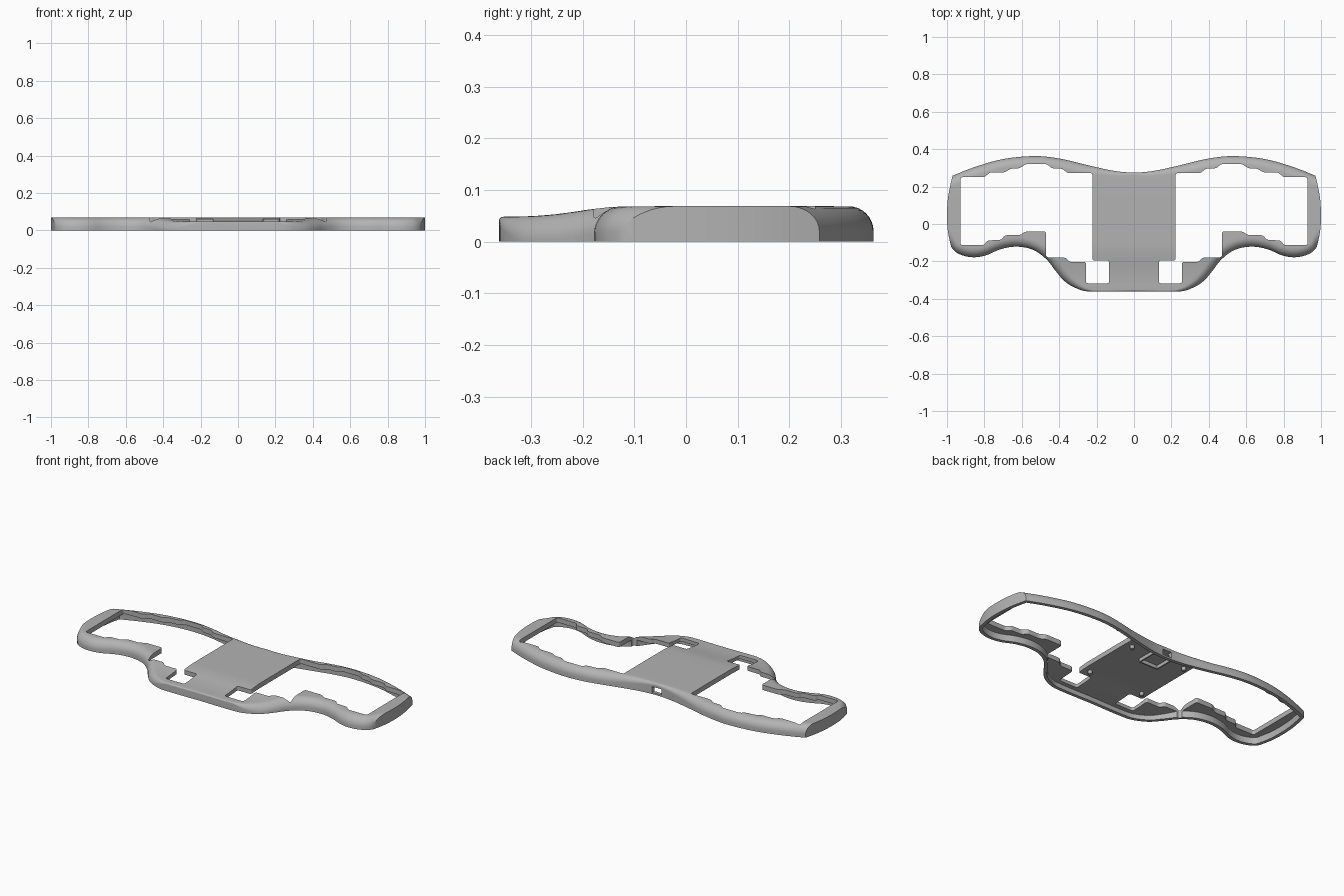
import bpy, bmesh, math

cube = bpy.data.objects.get("Cube")
if cube:
    bpy.data.objects.remove(cube)

grey = bpy.data.materials.new("mid grey")
grey.use_nodes = True
COLOUR = (0.45, 0.45, 0.45, 1)
grey.diffuse_color = COLOUR
grey.node_tree.nodes["Principled BSDF"].inputs["Base Color"].default_value = COLOUR

# Edge curves of the right half, as (x, y)
BACK = [(0, .275), (.1, .283), (.22, .308), (.4, .35), (.53, .363),
        (.7, .347), (.85, .305), (.97, .258), (1.03, .23)]
FRONT = [(0, -.36), (.25, -.36), (.31, -.343), (.37, -.307), (.42, -.25), (.46, -.197),
         (.52, -.148), (.58, -.126), (.65, -.122), (.72, -.137), (.79, -.167),
         (.85, -.178), (.91, -.17), (.96, -.145), (.985, -.11), (1.03, -.06)]
END = [(-.3, .94), (-.13, .976), (-.04, .995), (.05, 1), (.15, .993), (.258, .97), (.4, .93)]
HEIGHT = [(-.5, .048), (-.36, .048), (-.3, .049), (-.24, .054), (-.18, .063),
          (-.12, .068), (.5, .068)]


def curve(points, t):
    """Smooth curve through points, evaluated at t."""
    i = 0
    while i < len(points) - 2 and t > points[i + 1][0]:
        i += 1

    def slope(k):
        a, b = points[max(k - 1, 0)], points[min(k + 1, len(points) - 1)]
        return 0 if k == 0 else (b[1] - a[1]) / (b[0] - a[0])
    (x0, y0), (x1, y1) = points[i], points[i + 1]
    d = x1 - x0
    s = (t - x0) / d
    h = s * s * (3 - 2 * s)
    return (y0 * (1 - h) + y1 * h + d * slope(i) * s * (1 - s) ** 2
            - d * slope(i + 1) * s * s * (1 - s))


def new_object(name, bm):
    bmesh.ops.recalc_face_normals(bm, faces=bm.faces)
    mesh = bpy.data.meshes.new(name)
    bm.to_mesh(mesh)
    bm.free()
    mesh.materials.append(grey)
    obj = bpy.data.objects.new(name, mesh)
    bpy.context.collection.objects.link(obj)
    return obj


def prism(name, points, low, high, radius=0):
    """Extruded outline with rounded upright corners."""
    bm = bmesh.new()
    base = bm.faces.new([bm.verts.new((x, y, low)) for x, y in points])
    top = bmesh.ops.extrude_face_region(bm, geom=[base])["geom"]
    bmesh.ops.translate(bm, vec=(0, 0, high - low),
                        verts=[v for v in top if isinstance(v, bmesh.types.BMVert)])
    if radius:
        upright = [e for e in bm.edges if abs(e.verts[0].co.z - e.verts[1].co.z) > .01]
        bmesh.ops.bevel(bm, geom=upright, offset=radius, segments=4, profile=.5, affect='EDGES')
    return new_object(name, bm)


def box(name, x, y, z, sx, sy, sz):
    bm = bmesh.new()
    bmesh.ops.create_cube(bm, size=1)
    bmesh.ops.scale(bm, vec=(sx, sy, sz), verts=bm.verts)
    bmesh.ops.translate(bm, vec=(x, y, z), verts=bm.verts)
    return new_object(name, bm)


def boolean(target, tool, operation):
    mod = target.modifiers.new(operation, 'BOOLEAN')
    mod.operation, mod.object, mod.solver = operation, tool, 'EXACT'
    bpy.context.view_layer.objects.active = target
    bpy.ops.object.modifier_apply(modifier=mod.name)
    bpy.data.objects.remove(tool)


def spread(t, edge, stretch):
    """Rounding depth in y, stretched where the edge runs diagonally."""
    step = .005
    s = (curve(edge, t + step) - curve(edge, max(t - step, 0))) / (2 * step)
    return stretch * min(math.sqrt(1 + s * s), 1.7)


def body(name, wall, low, scale):
    """Lofted yz sections, trimmed by the curved ends."""
    bm = bmesh.new()
    rings = []
    count = 120
    for i in range(count + 1):
        x = -1.02 + 2.04 * i / count
        t = abs(x)
        f = curve(FRONT, t) + wall * spread(t, FRONT, 1)
        b = curve(BACK, t) - wall * spread(t, BACK, 1)
        ease = min(max((t - .22) / .14, 0), 1)
        rf = .008 + .04 * ease
        rb = .012 + .036 * min(t / .3, 1)
        if wall:
            rf = rb = .004
        df, db = spread(t, FRONT, rf), spread(t, BACK, rb)
        arc = [k * math.pi / 16 for k in range(9)]
        ys = [(f + df * (1 - math.cos(a)), rf * (1 - math.sin(a))) for a in arc]
        start, stop = f + df, b - db
        ys += [(start + (stop - start) * k / 24, 0) for k in range(1, 24)]
        ys += [(b - db * (1 - math.cos(a)), rb * (1 - math.sin(a))) for a in reversed(arc)]
        section = [(f, low)] + [(y, (curve(HEIGHT, y) - drop) * scale) for y, drop in ys] + [(b, low)]
        rings.append([bm.verts.new((x, y, z)) for y, z in section])
    for a, b in zip(rings, rings[1:]):
        for k in range(len(a)):
            n = (k + 1) % len(a)
            bm.faces.new((a[k], a[n], b[n], b[k]))
    bm.faces.new(rings[0])
    bm.faces.new(rings[-1])
    obj = new_object(name, bm)
    ys = [-.4 + .8 * k / 40 for k in range(41)]
    side = [(curve(END, y) - wall, y) for y in ys]
    ends = prism("ends", side + [(-x, y) for x, y in reversed(side)], -.1, .2)
    boolean(obj, ends, 'INTERSECT')
    return obj


# Hollow shell
shell = body("case_shell", 0, 0, 1)
boolean(shell, body("hollow", .02, -.02, .58), 'DIFFERENCE')

# Stepped window on each side
WINDOW = [(.222, .272), (.355, .272), (.385, .296), (.44, .298), (.465, .32), (.58, .32),
          (.61, .298), (.66, .296), (.69, .276), (.77, .276), (.8, .25), (.928, .25),
          (.928, -.112), (.8, -.112), (.785, -.088), (.71, -.085), (.69, -.06), (.61, -.06),
          (.58, -.04), (.47, -.04), (.47, -.178), (.365, -.18), (.345, -.203), (.257, -.203),
          (.257, -.317), (.133, -.317), (.133, -.195), (.222, -.195)]
for sign in (1, -1):
    hole = prism("window", [(sign * x, y) for x, y in WINDOW], -.1, .2, .011)
    boolean(shell, hole, 'DIFFERENCE')

# Cable port in the back wall
boolean(shell, box("port", 0, .27, .027, .06, .08, .034), 'DIFFERENCE')

# Controller bay walls and screw bosses under the centre plate
for sign in (1, -1):
    box("bay_side_wall", sign * .06, .185, .031, .008, .13, .022)
    for y in (.2, -.15):
        bm = bmesh.new()
        bmesh.ops.create_cone(bm, cap_ends=True, segments=20, radius1=.012, radius2=.012, depth=.022)
        bmesh.ops.translate(bm, vec=(sign * .18, y, .03), verts=bm.verts)
        new_object("screw_boss", bm)
box("bay_front_wall", 0, .12, .031, .128, .008, .022)

# Smooth curves, sharp rims
for obj in bpy.context.scene.objects:
    obj.select_set(obj.type == 'MESH')
bpy.context.view_layer.objects.active = shell
bpy.ops.object.shade_smooth_by_angle(angle=math.radians(30))
